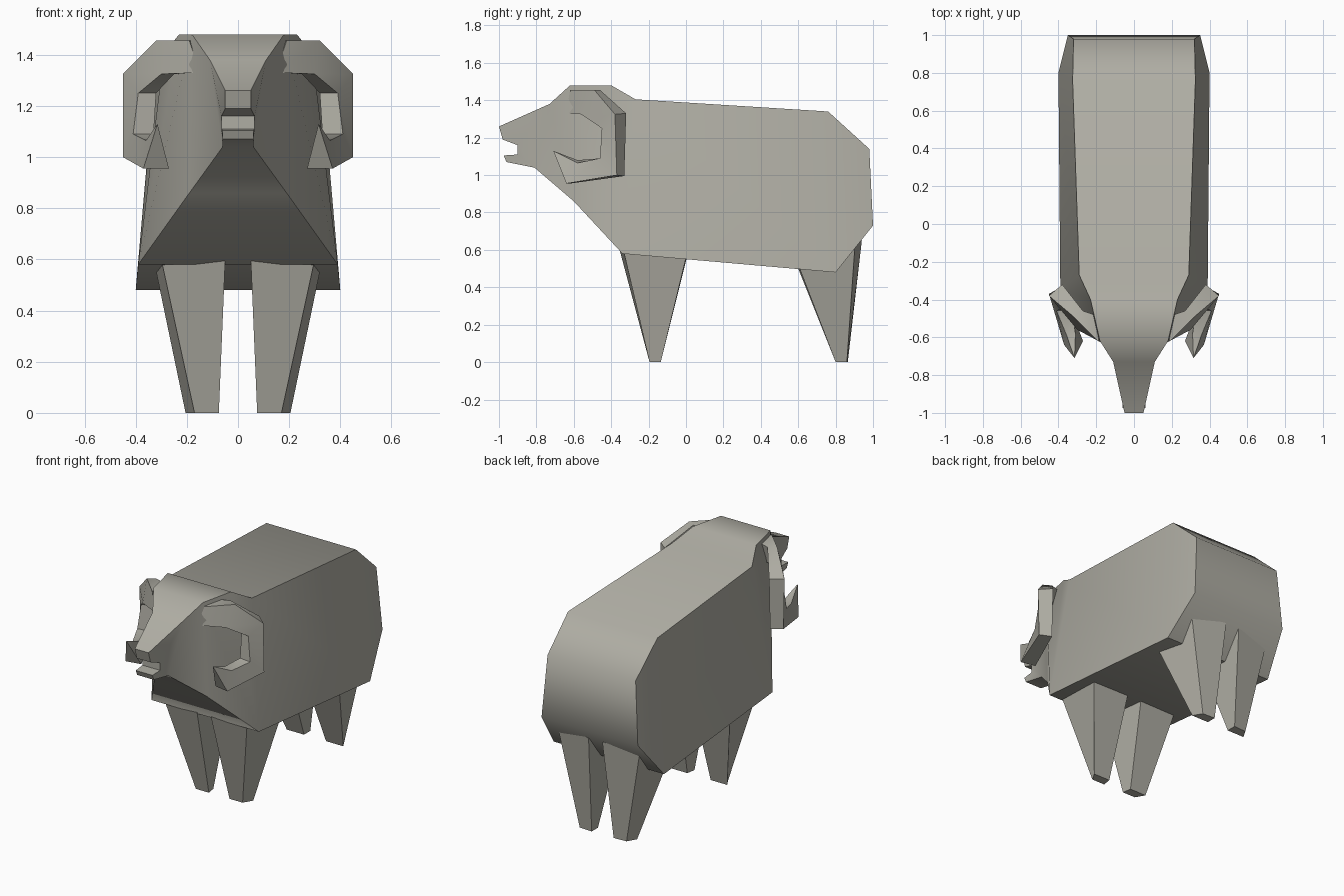
import bpy, bmesh, math

if "Cube" in bpy.data.objects:
    bpy.data.objects.remove(bpy.data.objects["Cube"])

wool = bpy.data.materials.new("warm grey")
wool.diffuse_color = (0.43, 0.42, 0.37, 1)
wool.use_nodes = True
wool.node_tree.nodes["Principled BSDF"].inputs["Base Color"].default_value = wool.diffuse_color


def make(name, verts, faces, angle=50):
    """Mesh object with outward normals and angle-limited smooth shading."""
    bm = bmesh.new()
    vs = [bm.verts.new(v) for v in verts]
    for f in faces:
        bm.faces.new([vs[i] for i in f])
    bmesh.ops.recalc_face_normals(bm, faces=bm.faces)
    me = bpy.data.meshes.new(name)
    bm.to_mesh(me)
    bm.free()
    me.materials.append(wool)
    ob = bpy.data.objects.new(name, me)
    bpy.context.collection.objects.link(ob)
    bpy.ops.object.select_all(action='DESELECT')
    ob.select_set(True)
    bpy.context.view_layer.objects.active = ob
    bpy.ops.object.shade_smooth_by_angle(angle=math.radians(angle))
    return ob


def mirrored(name, verts, faces, angle=50):
    for side, s in (("left", 1), ("right", -1)):
        make(f"{side}_{name}", [(s * x, y, z) for x, y, z in verts], faces, angle)


def loft(rings, tip=False):
    """Quad faces joining four-point rings, with caps or a final point."""
    faces = [(3, 2, 1, 0)]
    for r in range(rings - 1):
        a = r * 4
        faces += [(a + i, a + (i + 1) % 4, a + 4 + (i + 1) % 4, a + 4 + i) for i in range(4)]
    e = (rings - 1) * 4
    faces += [(e + i, e + (i + 1) % 4, e + 4) for i in range(4)] if tip else [(e, e + 1, e + 2, e + 3)]
    return faces


# Body and head: side profile (y, z, half width)
profile = [(-1, 1.26, .05), (-.73, 1.38, .11), (-.62, 1.48, .18), (-.40, 1.48, .23),
           (-.27, 1.405, .29), (.76, 1.34, .325), (.98, 1.14, .32), (1, .73, .35),
           (.80, .48, .40), (-.34, .58, .39), (-.60, .86, .19), (-.81, 1.04, .06),
           (-.96, 1.07, .06), (-.975, 1.105, .06), (-.90, 1.11, .065),
           (-.90, 1.16, .065), (-.98, 1.19, .05)]
n = len(profile)
sides = [(0, 16, 15, 1), (15, 14, 11, 1), (14, 13, 12, 11), (1, 11, 10, 2),
         (2, 10, 9, 3), (3, 9, 4), (4, 9, 8, 5), (5, 8, 7, 6)]
verts = [(s * w, y, z) for s in (1, -1) for y, z, w in profile]
faces = [(i, (i + 1) % n, (i + 1) % n + n, i + n) for i in range(n)]
faces += sides + [tuple(i + n for i in f) for f in sides]
make("body_and_head", verts, faces)

# Curled horns: rings of outer rim, then inner rim
horn = [(.19, -.62, 1.455), (.15, -.50, 1.455), (.13, -.50, 1.33), (.15, -.64, 1.33),
        (.32, -.49, 1.455), (.27, -.46, 1.455), (.25, -.51, 1.325), (.30, -.56, 1.325),
        (.45, -.38, 1.325), (.38, -.32, 1.33), (.32, -.42, 1.25), (.39, -.45, 1.25),
        (.45, -.37, 1.0), (.38, -.33, .995), (.33, -.45, 1.09), (.41, -.46, 1.09),
        (.37, -.64, .955), (.27, -.62, .955), (.31, -.58, 1.08), (.36, -.58, 1.065),
        (.315, -.71, 1.13)]
mirrored("horn", horn, loft(5, tip=True))

# Tapered legs: foot ring, then top ring inside the body
mirrored("front_leg",
         [(.075, -.195, 0), (.17, -.195, 0), (.205, -.135, 0), (.085, -.135, 0),
          (.05, -.355, .60), (.30, -.335, .60), (.33, .01, .60), (.05, .015, .60)], loft(2), 30)
mirrored("back_leg",
         [(.08, .80, 0), (.205, .80, 0), (.17, .86, 0), (.08, .865, 0),
          (.05, .54, .65), (.34, .55, .65), (.30, .905, .65), (.05, .94, .65)], loft(2), 30)
